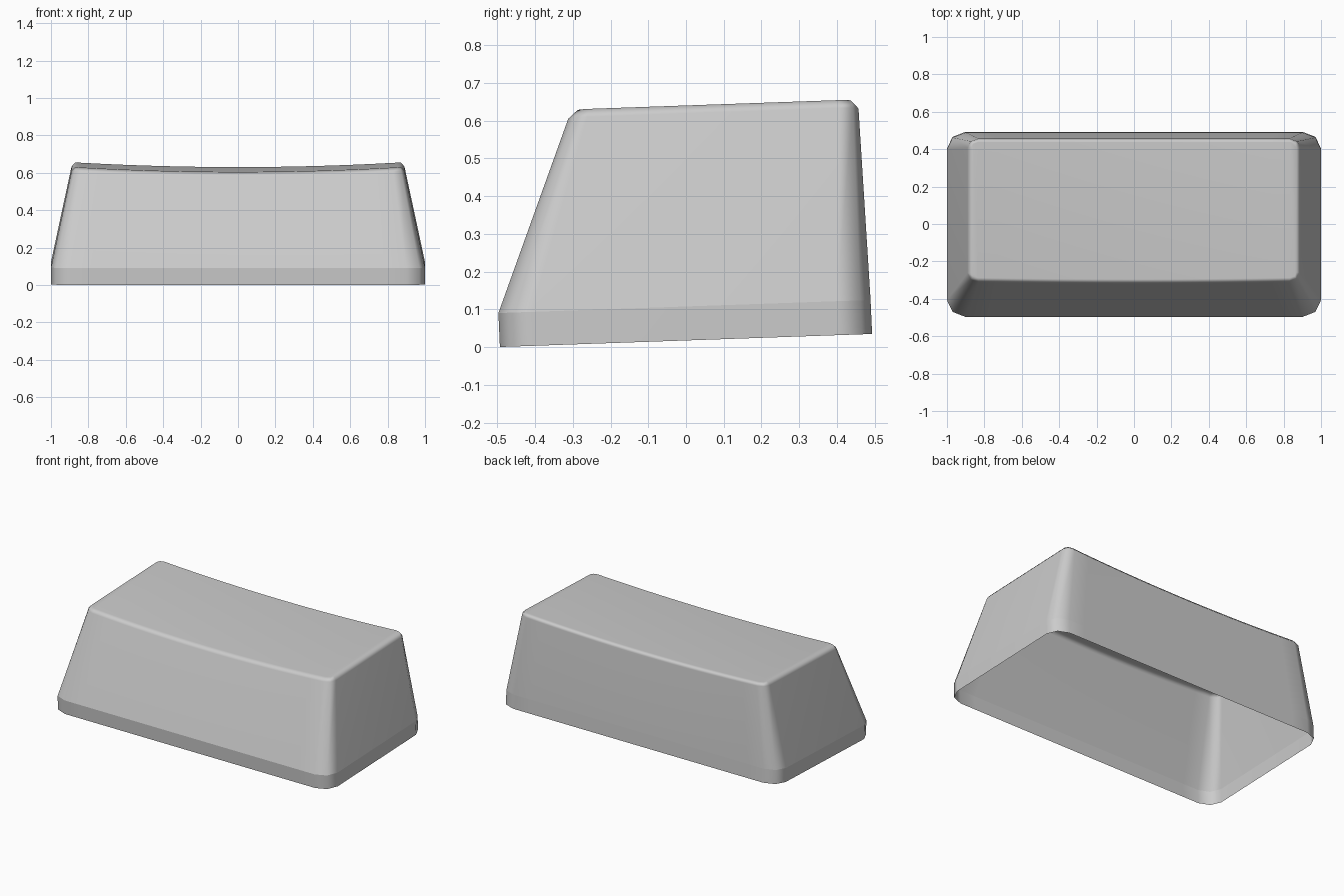
import bpy
import bmesh

if "Cube" in bpy.data.objects:
    bpy.data.objects.remove(bpy.data.objects["Cube"], do_unlink=True)

TILT = 0.035   # the base and top both rise gently towards the back
STEPS = 16     # columns along the dished top


def base_z(x, y):
    return 0.0175 + TILT * y


def skirt_z(x, y):
    return base_z(x, y) + 0.09


def top_z(x, y):
    return 0.615 + TILT * y + 0.025 * (x / 0.87) ** 2


def shoulder_z(x, y):
    return top_z(x, y) - 0.022


def add_ring(bm, half, front, back, rx, ry, height, bow=0.0):
    """Rounded rectangle, anticlockwise from the front left corner."""
    flat = half - rx
    xs = [flat * (2 * i / STEPS - 1) for i in range(STEPS + 1)]
    pts = [(x, front - bow * (1 - (x / flat) ** 2)) for x in xs]
    pts += [(half - 0.3 * rx, front + 0.3 * ry), (half, front + ry),
            (half, back - ry), (half - 0.3 * rx, back - 0.3 * ry)]
    pts += [(x, back) for x in reversed(xs)]
    pts += [(-half + 0.3 * rx, back - 0.3 * ry), (-half, back - ry),
            (-half, front + ry), (-half + 0.3 * rx, front + 0.3 * ry)]
    return [bm.verts.new((x, y, height(x, y))) for x, y in pts]


bm = bmesh.new()
rings = [
    add_ring(bm, 1.0, -0.493, 0.493, 0.10, 0.09, base_z),
    add_ring(bm, 1.0, -0.497, 0.489, 0.10, 0.09, skirt_z),
    add_ring(bm, 0.89, -0.312, 0.457, 0.06, 0.05, shoulder_z, 0.008),
    add_ring(bm, 0.87, -0.287, 0.437, 0.035, 0.03, top_z, 0.008),
]

# Skirt, sloping walls and rounded top edge
count = len(rings[0])
for low, high in zip(rings, rings[1:]):
    for i in range(count):
        j = (i + 1) % count
        bm.faces.new((low[i], low[j], high[j], high[i]))

# Dished top: strips from front to back, closed by the two ends
top = rings[-1]
back_start = STEPS + 5
back_row = top[back_start:back_start + STEPS + 1][::-1]
for i in range(STEPS):
    bm.faces.new((top[i], top[i + 1], back_row[i + 1], back_row[i]))
bm.faces.new(top[STEPS:back_start + 1])
bm.faces.new(top[back_start + STEPS:] + top[:1])

# Smooth shading with a crisp line above the skirt
for face in bm.faces:
    face.smooth = True
for i in range(count):
    bm.edges.get((rings[1][i], rings[1][(i + 1) % count])).smooth = False

mesh = bpy.data.meshes.new("keycap_shell")
bm.to_mesh(mesh)
bm.free()
shell = bpy.data.objects.new("keycap_shell", mesh)
bpy.context.collection.objects.link(shell)

weighted = shell.modifiers.new("weighted_normals", 'WEIGHTED_NORMAL')
weighted.keep_sharp = True

grey = bpy.data.materials.new("light_grey_plastic")
grey.use_nodes = True
colour = (0.6, 0.6, 0.6, 1.0)
grey.diffuse_color = colour
grey.node_tree.nodes["Principled BSDF"].inputs["Base Color"].default_value = colour
mesh.materials.append(grey)
